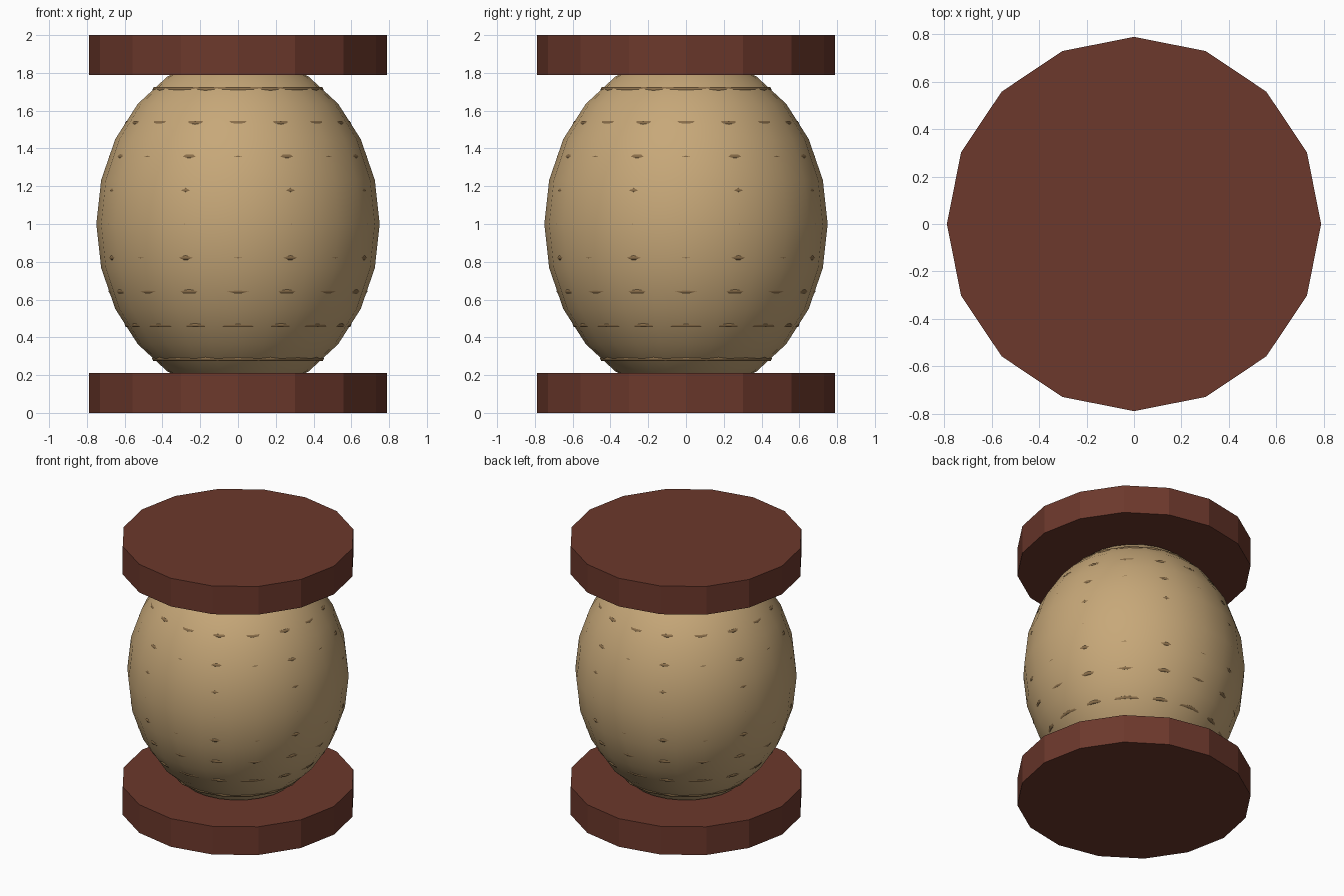
import bpy
from math import sqrt

if "Cube" in bpy.data.objects:
    bpy.data.objects.remove(bpy.data.objects["Cube"])

R, H = 0.75, 0.90          # barrel half-width and half-height
CENTRE = 1.0


def material(name, rgb):
    m = bpy.data.materials.new(name)
    m.diffuse_color = (*rgb, 1)
    m.use_nodes = True
    m.node_tree.nodes["Principled BSDF"].inputs["Base Color"].default_value = m.diffuse_color
    return m


cord = material("cord", (0.57, 0.39, 0.19))
cord_dark = material("cord_dark", (0.26, 0.16, 0.07))
wood = material("wood", (0.15, 0.04, 0.025))


def finish(name, mat, smooth=False):
    ob = bpy.context.object
    ob.name = name
    ob.data.materials.append(mat)
    bpy.ops.object.transform_apply(location=False, rotation=True, scale=True)
    if smooth:
        bpy.ops.object.shade_smooth()
    return ob


# Flat 16-sided end discs
for name, z in (("bottom_disc", 0.105), ("top_disc", 1.895)):
    bpy.ops.mesh.primitive_cylinder_add(vertices=16, radius=0.79, depth=0.21,
                                        location=(0, 0, z))
    finish(name, wood)

# Rounded body between the discs
bpy.ops.mesh.primitive_uv_sphere_add(segments=24, ring_count=12, radius=1,
                                     location=(0, 0, CENTRE))
bpy.context.object.scale = (R, R, H)
finish("wound_body", cord, True)

# Thin winding rings that just break the surface of the body
MINOR = 0.014
for i in range(-4, 5):
    dz = i * 0.178
    outer = R * sqrt(1 - (dz / H) ** 2) - (0.003 if i < 0 else 0.0055)
    bpy.ops.mesh.primitive_torus_add(major_segments=16, minor_segments=6,
                                     major_radius=outer - MINOR, minor_radius=MINOR,
                                     location=(0, 0, CENTRE + dz))
    finish(f"winding_ring_{i + 5}", cord_dark, True)
